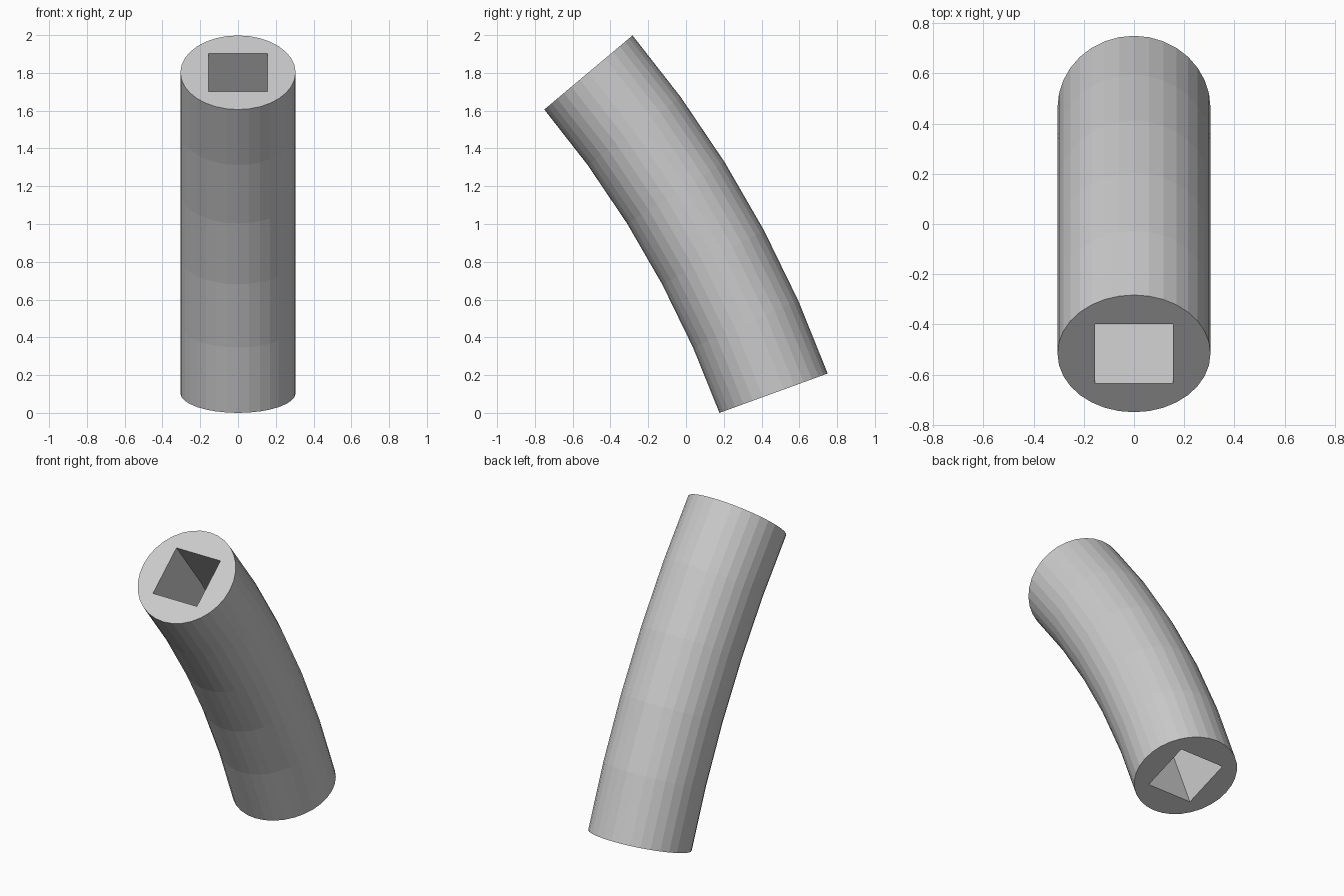
import bpy, bmesh
from math import sin, cos, pi, radians

if "Cube" in bpy.data.objects:
    bpy.data.objects.remove(bpy.data.objects["Cube"])

# Bent tube with a square channel: radius, half channel width, bend radius
r, h, R = 0.305, 0.155, 5.645
a0, a1, steps, sides = radians(20), radians(40), 5, 32
yc = ((R + r) * cos(a0) + (R - r) * cos(a1)) / 2
zc = (R - r) * sin(a0)

circle = [(r * cos(2 * pi * i / sides), r * sin(2 * pi * i / sides)) for i in range(sides)]
square = [(h, h), (-h, h), (-h, -h), (h, -h)]
bm = bmesh.new()


def sweep(profile):
    """Carry a cross-section along the bend and skin its walls."""
    rings = []
    for s in range(steps + 1):
        t = a0 + (a1 - a0) * s / steps
        rings.append([bm.verts.new((u, (R + v) * cos(t) - yc, (R + v) * sin(t) - zc))
                      for u, v in profile])
    n = len(profile)
    for a, b in zip(rings, rings[1:]):
        for i in range(n):
            j = (i + 1) % n
            bm.faces.new((a[i], a[j], b[j], b[i]))
    return rings


outer = sweep(circle)
inner = sweep(square)

# End faces: four panels around each channel opening
q = sides // 4
for e in (0, -1):
    for k in range(4):
        start = q // 2 + k * q
        arc = [outer[e][(start + i) % sides] for i in range(q + 1)]
        bm.faces.new(arc + [inner[e][(k + 1) % 4], inner[e][k]])

bmesh.ops.recalc_face_normals(bm, faces=bm.faces[:])
mesh = bpy.data.meshes.new("bent_tube")
bm.to_mesh(mesh)
bm.free()
bpy.context.collection.objects.link(bpy.data.objects.new("bent_tube", mesh))
